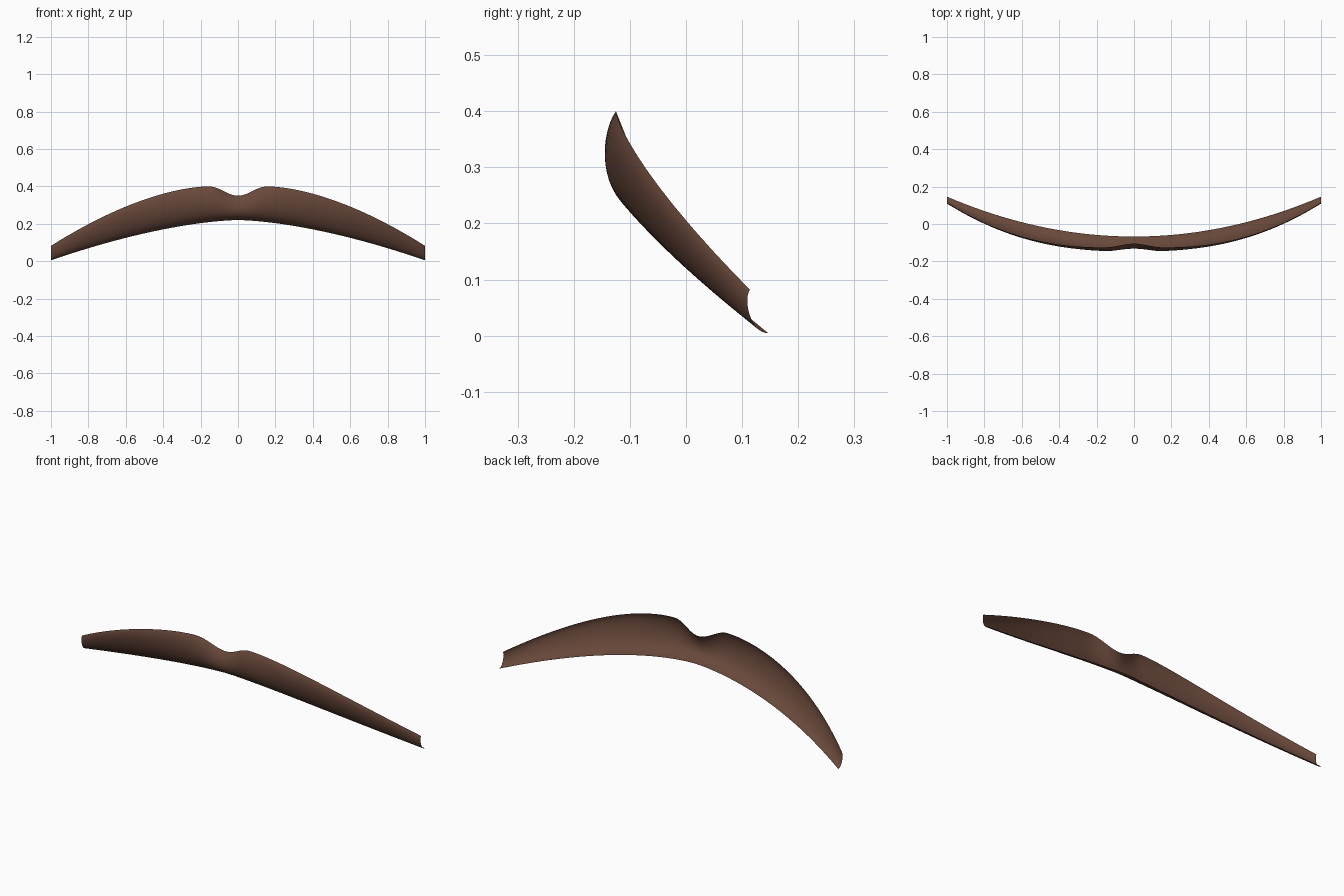
import bpy, bmesh, math

if "Cube" in bpy.data.objects:
    bpy.data.objects.remove(bpy.data.objects["Cube"])

NX, NT = 48, 16   # steps along the half length, steps around the section


def lerp(a, b, s):
    return a + (b - a) * s


def section(x):
    """Four (y, z) Bezier control points of the curved shell section at x."""
    t = max(0.0, (x - 0.16) / 0.84)
    dip = 0.5 + 0.5 * math.cos(math.pi * min(x / 0.155, 1.0))
    top = (-0.125 + 0.239 * t ** 2.2 + 0.02 * dip, 0.40 - 0.318 * t ** 1.67 - 0.05 * dip)
    low = (-0.067 + 0.213 * x ** 2, 0.22 - 0.215 * x ** 1.6)
    p1 = (top[0] + lerp(-0.035, -0.014, t), top[1] + lerp(-0.05, -0.02, t) + 0.012 * dip)
    p2 = (low[0] + lerp(-0.092, -0.028, t) + 0.006 * dip, low[1] + lerp(0.015, -0.003, t))
    return top, p1, p2, low


def bezier(p, t):
    w = ((1 - t) ** 3, 3 * t * (1 - t) ** 2, 3 * t * t * (1 - t), t ** 3)
    return [sum(k * q[i] for k, q in zip(w, p)) for i in (0, 1)]


# One half of the open, curved shell
bm = bmesh.new()
rows = []
for i in range(NX + 1):
    x = (i / NX) ** 1.3
    ctrl = section(x)
    rows.append([bm.verts.new((x, *bezier(ctrl, j / NT))) for j in range(NT + 1)])
for a, b in zip(rows, rows[1:]):
    for j in range(NT):
        bm.faces.new((a[j], a[j + 1], b[j + 1], b[j]))
mesh = bpy.data.meshes.new("moustache")
bm.to_mesh(mesh)
bm.free()
moustache = bpy.data.objects.new("moustache", mesh)
bpy.context.collection.objects.link(moustache)

# Other half
mirror = moustache.modifiers.new("mirror", 'MIRROR')
mirror.use_clip = True
for poly in mesh.polygons:
    poly.use_smooth = True

# Brown hair colour
brown = bpy.data.materials.new("brown_hair")
brown.diffuse_color = (0.14, 0.065, 0.043, 1)
brown.use_nodes = True
brown.node_tree.nodes["Principled BSDF"].inputs["Base Color"].default_value = brown.diffuse_color
mesh.materials.append(brown)
